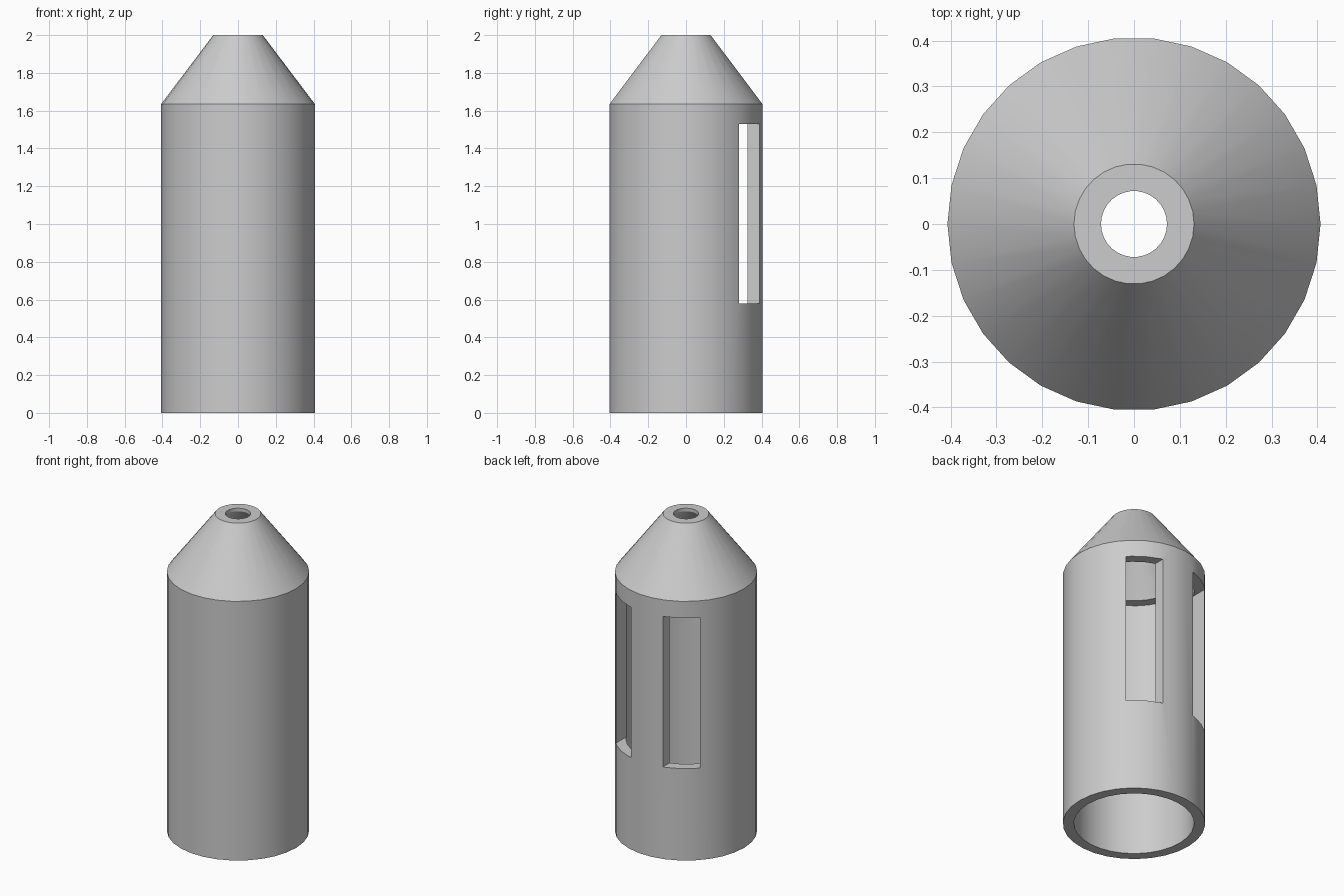
import bpy, bmesh, math

if "Cube" in bpy.data.objects:
    bpy.data.objects.remove(bpy.data.objects["Cube"])

SEGMENTS = 30

grey = bpy.data.materials.new("light_grey")
grey.diffuse_color = (0.604, 0.604, 0.604, 1)
grey.use_nodes = True
grey.node_tree.nodes["Principled BSDF"].inputs["Base Color"].default_value = grey.diffuse_color


def lathe(name, profile):
    """Spin a closed (radius, z) profile around the z axis."""
    bm = bmesh.new()
    rings = []
    for i in range(SEGMENTS):
        a = 2 * math.pi * i / SEGMENTS
        rings.append([bm.verts.new((r * math.cos(a), r * math.sin(a), z)) for r, z in profile])
    n = len(profile)
    for i in range(SEGMENTS):
        p, q = rings[i], rings[(i + 1) % SEGMENTS]
        for j in range(n):
            k = (j + 1) % n
            bm.faces.new((p[j], q[j], q[k], p[k]))
    bmesh.ops.recalc_face_normals(bm, faces=bm.faces)
    mesh = bpy.data.meshes.new(name)
    bm.to_mesh(mesh)
    bm.free()
    mesh.materials.append(grey)
    ob = bpy.data.objects.new(name, mesh)
    bpy.context.collection.objects.link(ob)
    return ob


def box(name, lo, hi):
    """Axis-aligned box between two corners."""
    bpy.ops.mesh.primitive_cube_add(size=1, location=[(a + b) / 2 for a, b in zip(lo, hi)])
    ob = bpy.context.object
    ob.name = name
    ob.scale = [b - a for a, b in zip(lo, hi)]
    bpy.ops.object.transform_apply(location=True, rotation=False, scale=True)
    ob.data.materials.append(grey)
    ob.hide_render = True
    return ob


# Hollow tube with tapered top, inner ledge and short neck bore
shell = lathe("tapered_tube", [
    (0.407, 0), (0.407, 1.635), (0.131, 2.0),      # outside
    (0.072, 2.0), (0.072, 1.98),                   # neck bore
    (0.285, 1.635), (0.344, 1.635), (0.344, 0),    # inner cone, ledge, main bore
])

# Two mirrored slots through the back wall
for side in (-1, 1):
    xs = sorted((side * 0.112, side * 0.293))
    cutter = box("slot_cutter", (xs[0], 0.05, 0.58), (xs[1], 0.6, 1.53))
    mod = shell.modifiers.new("slot", 'BOOLEAN')
    mod.operation = 'DIFFERENCE'
    mod.solver = 'EXACT'
    mod.object = cutter
    bpy.ops.object.select_all(action='DESELECT')
    shell.select_set(True)
    bpy.context.view_layer.objects.active = shell
    bpy.ops.object.modifier_apply(modifier=mod.name)
    bpy.data.objects.remove(cutter)

bpy.ops.object.shade_smooth_by_angle(angle=math.radians(30))
